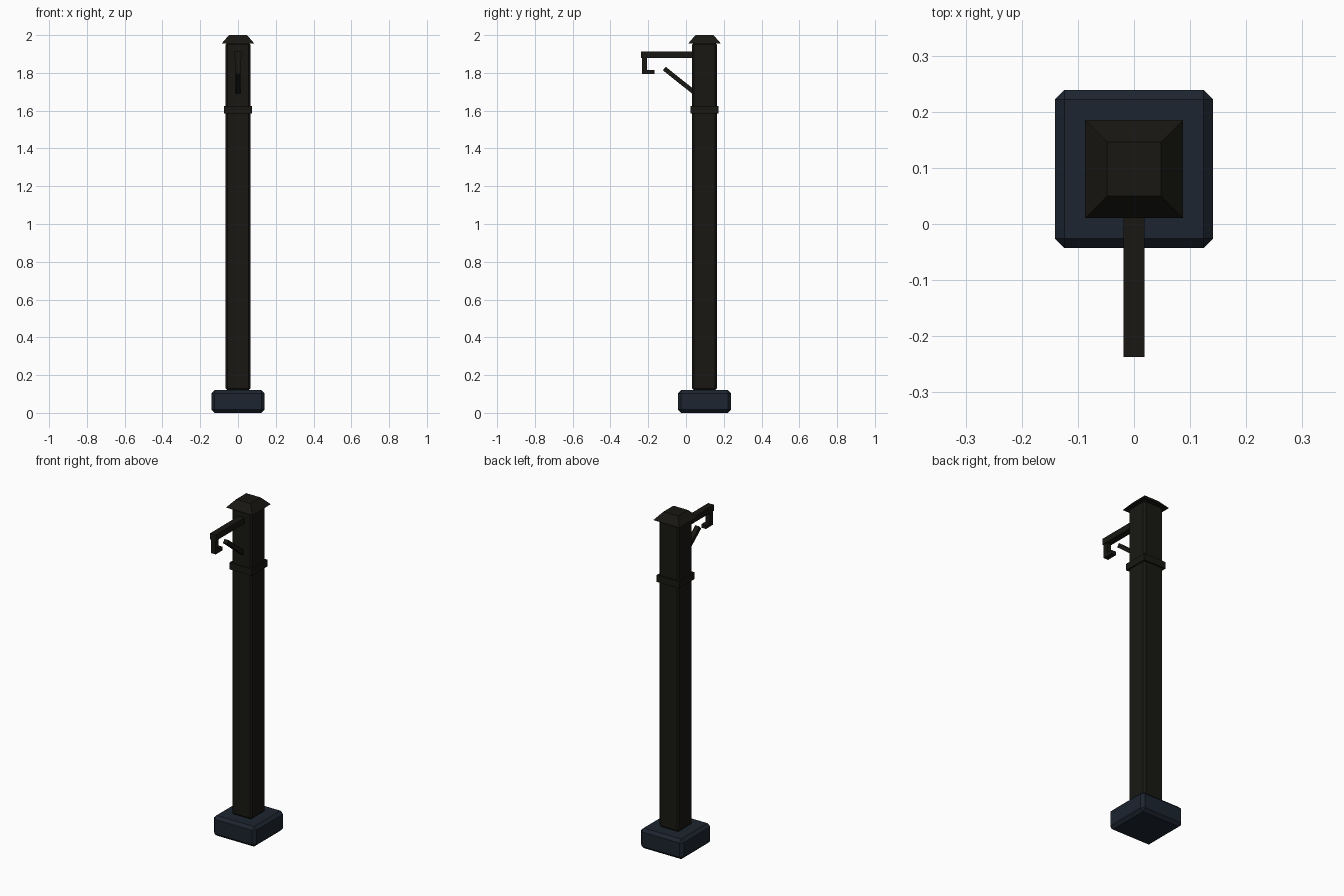
import bpy, bmesh
from mathutils import Vector, Matrix

if "Cube" in bpy.data.objects:
    bpy.data.objects.remove(bpy.data.objects["Cube"])

CY = 0.098  # post axis in y


def material(name, rgb):
    m = bpy.data.materials.new(name)
    m.diffuse_color = (*rgb, 1)
    m.use_nodes = True
    m.node_tree.nodes["Principled BSDF"].inputs["Base Color"].default_value = m.diffuse_color
    return m


IRON = material("dark_iron", (0.009, 0.0085, 0.0065))
STONE = material("blue_stone", (0.012, 0.018, 0.029))


def finish(name, bm, mat):
    bmesh.ops.recalc_face_normals(bm, faces=bm.faces)
    me = bpy.data.meshes.new(name)
    bm.to_mesh(me)
    bm.free()
    me.materials.append(mat)
    ob = bpy.data.objects.new(name, me)
    bpy.context.collection.objects.link(ob)
    return ob


def box(name, lo, hi, mat, bevel=0, top_scale=1):
    lo, hi = Vector(lo), Vector(hi)
    bm = bmesh.new()
    bmesh.ops.create_cube(bm, size=1)
    for v in bm.verts:
        if v.co.z > 0:
            v.co.x *= top_scale
            v.co.y *= top_scale
    size = hi - lo
    bm.transform(Matrix.Translation((lo + hi) / 2) @ Matrix.Diagonal((*size, 1)))
    if bevel:
        bmesh.ops.bevel(bm, geom=bm.edges[:], offset=bevel, segments=1,
                        affect='EDGES')
    return finish(name, bm, mat)


def column(name, half, z0, z1, mat, **kw):
    return box(name, (-half, CY - half, z0), (half, CY + half, z1), mat, **kw)


def side_profile(name, points, half, mat):
    # closed (y, z) outline extruded across x
    bm = bmesh.new()
    face = bm.faces.new([bm.verts.new((-half, y, z)) for y, z in points])
    ext = bmesh.ops.extrude_face_region(bm, geom=[face])
    verts = [g for g in ext["geom"] if isinstance(g, bmesh.types.BMVert)]
    bmesh.ops.translate(bm, verts=verts, vec=(2 * half, 0, 0))
    return finish(name, bm, mat)


# Footing, post, collar and tapered cap
column("base_block", 0.141, 0.0, 0.12, STONE, bevel=0.017)
column("post", 0.066, 0.12, 1.96, IRON, bevel=0.010)
column("collar", 0.074, 1.585, 1.625, IRON)
column("cap", 0.087, 1.955, 2.0, IRON, top_scale=0.55)

# Bracket arm
box("arm", (-0.019, -0.237, 1.878), (0.019, 0.05, 1.914), IRON)

# L-shaped hook under the arm tip
side_profile("hook", [(-0.232, 1.885), (-0.232, 1.795), (-0.166, 1.795),
                      (-0.166, 1.816), (-0.207, 1.816), (-0.207, 1.885)],
             0.015, IRON)

# Diagonal brace
a, b = Vector((-0.115, 1.823)), Vector((0.047, 1.694))
d = (b - a).normalized()
n = Vector((-d.y, d.x)) * 0.012
side_profile("brace", [a + n, b + n, b - n, a - n], 0.014, IRON)
